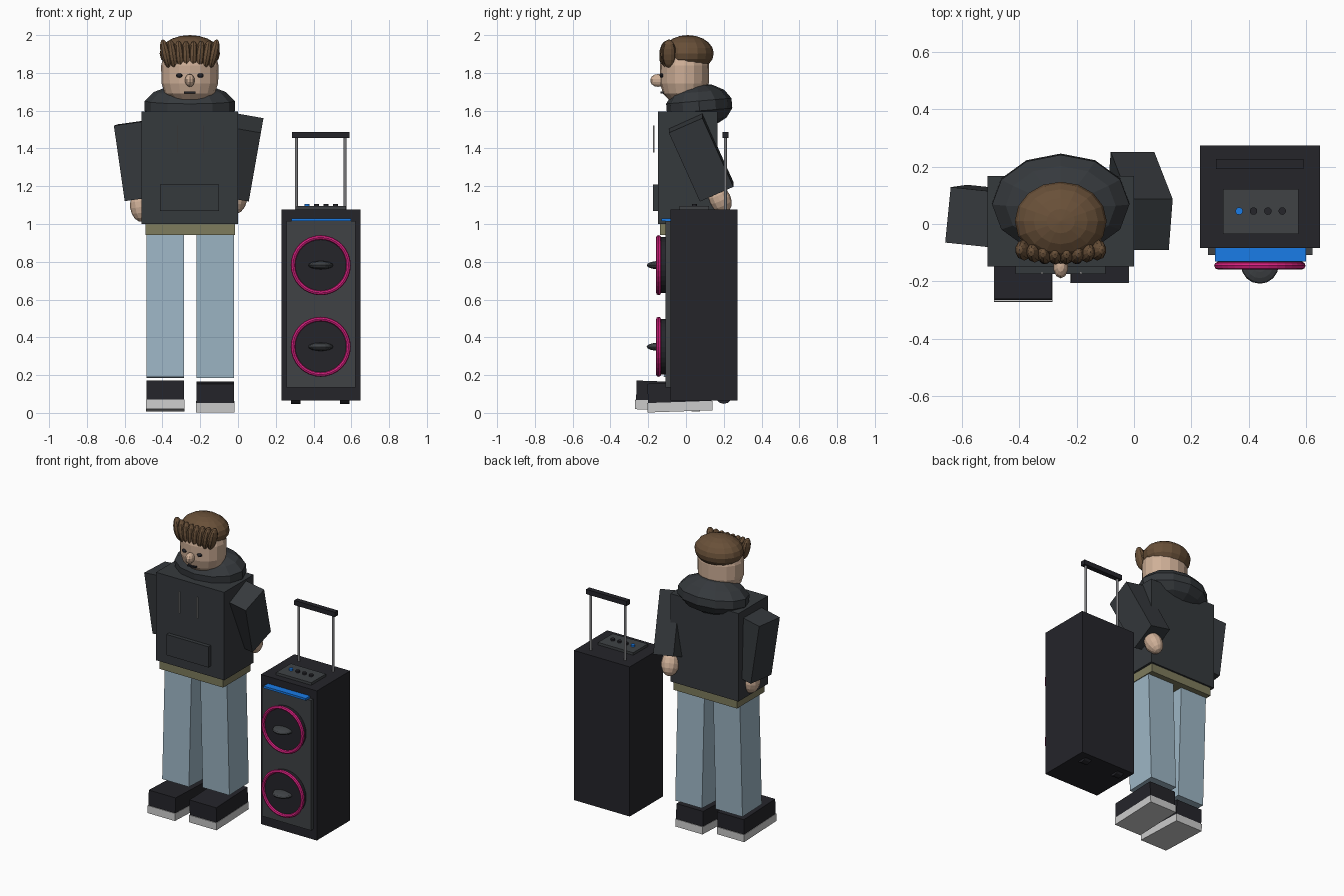
import bpy, bmesh, math
from mathutils import Matrix, Vector, Euler

if "Cube" in bpy.data.objects:
    bpy.data.objects.remove(bpy.data.objects["Cube"])

def mat(name, rgb):
    m = bpy.data.materials.new(name)
    m.diffuse_color = (*rgb, 1)
    m.use_nodes = True
    m.node_tree.nodes["Principled BSDF"].inputs["Base Color"].default_value = m.diffuse_color
    return m

JACKET = mat("jacket_cloth", (0.036, 0.041, 0.046))
DENIM = mat("denim", (0.34, 0.47, 0.56))
SKIN = mat("skin", (0.62, 0.43, 0.31))
HAIR = mat("hair_brown", (0.14, 0.08, 0.04))
KHAKI = mat("khaki", (0.21, 0.2, 0.11))
BLACK = mat("black", (0.018, 0.018, 0.023))
DARK = mat("dark_grey", (0.05, 0.055, 0.06))
STEEL = mat("steel", (0.2, 0.2, 0.21))
WHITE = mat("off_white", (0.75, 0.75, 0.72))
PINK = mat("pink", (0.7, 0.015, 0.22))
BLUE = mat("blue", (0.01, 0.2, 0.8))

def finish(name, bm, material, matrix=None):
    if matrix:
        bm.transform(matrix)
    bmesh.ops.recalc_face_normals(bm, faces=bm.faces)
    me = bpy.data.meshes.new(name)
    bm.to_mesh(me)
    bm.free()
    me.materials.append(material)
    ob = bpy.data.objects.new(name, me)
    bpy.context.collection.objects.link(ob)
    return ob

def place(loc, rot=(0, 0, 0), scale=(1, 1, 1)):
    e = Euler([math.radians(a) for a in rot])
    return Matrix.LocRotScale(Vector(loc), e.to_quaternion(), Vector(scale))

def box(name, x, y, z, material, matrix=None):
    """Box from (min, max) ranges."""
    bm = bmesh.new()
    bmesh.ops.create_cube(bm, size=1)
    r = (x, y, z)
    bm.transform(place([(a + b) / 2 for a, b in r], scale=[b - a for a, b in r]))
    return finish(name, bm, material, matrix)

def ball(name, loc, radii, material, rot=(0, 0, 0), seg=12, rings=8):
    bm = bmesh.new()
    bmesh.ops.create_uvsphere(bm, u_segments=seg, v_segments=rings, radius=1)
    return finish(name, bm, material, place(loc, rot, radii))

def rod(name, loc, r, depth, material, rot=(0, 0, 0), seg=12):
    bm = bmesh.new()
    bmesh.ops.create_cone(bm, cap_ends=True, segments=seg, radius1=r, radius2=r, depth=depth)
    return finish(name, bm, material, place(loc, rot))

def lathe(name, profile, loc, material, scale=(1, 1, 1), rot=(0, 0, 0), seg=12, closed=False):
    bm = bmesh.new()
    vs = [bm.verts.new((r, 0, z)) for r, z in profile]
    pairs = list(zip(vs, vs[1:])) + ([(vs[-1], vs[0])] if closed else [])
    edges = [bm.edges.new(p) for p in pairs]
    bmesh.ops.spin(bm, geom=vs + edges, axis=(0, 0, 1), cent=(0, 0, 0),
                   angle=math.tau, steps=seg)
    bmesh.ops.remove_doubles(bm, verts=bm.verts, dist=1e-4)
    return finish(name, bm, material, place(loc, rot, scale))

CX = -0.255  # figure's centre line

# Torso, hem and hoodie details
box("torso", (-0.51, 0.0), (-0.148, 0.167), (1.0, 1.595), JACKET)
box("shirt_hem", (-0.49, -0.015), (-0.138, 0.155), (0.943, 1.0), KHAKI)
box("front_pocket", (-0.413, -0.1), (-0.174, -0.14), (1.07, 1.21), JACKET)
ball("hood", (CX, 0.07, 1.625), (0.245, 0.178, 0.118), JACKET, rot=(5, 0, 0), rings=7)
for side, x in (("left", -0.32), ("right", -0.185)):
    rod(f"drawstring_{side}", (x, -0.17, 1.45), 0.004, 0.145, WHITE, seg=6)

# Arms and hands, each in its own pose
for side, loc, rot, hand, hrot in (
        ("left", (-0.543, 0.028, 1.335), (2, -8, -6), (-0.515, 0.035, 1.09), (0, -8, 0)),
        ("right", (0.02, 0.08, 1.353), (24, 10, 0), (-0.008, 0.18, 1.13), (24, 10, 0))):
    box(f"sleeve_{side}", (-0.077, 0.077), (-0.097, 0.097), (-0.202, 0.202), JACKET, place(loc, rot))
    ball(f"hand_{side}", hand, (0.056, 0.058, 0.08), SKIN, hrot)

# Legs and shoes, swung slightly from the hip
for side, x, swing in (("left", (-0.485, -0.285), -2.1), ("right", (-0.22, -0.02), 2.0)):
    hip = Vector((0, 0.01, 0.95))
    swing_m = Matrix.Translation(hip) @ Matrix.Rotation(math.radians(swing), 4, 'X') @ Matrix.Translation(-hip)
    box(f"trouser_leg_{side}", x, (-0.09, 0.117), (0.187, 0.96), DENIM, swing_m)
    box(f"shoe_upper_{side}", x, (-0.232, 0.104), (0.06, 0.162), BLACK, swing_m)
    box(f"shoe_sole_{side}", (x[0] - 0.002, x[1] + 0.002), (-0.237, 0.108), (0.01, 0.06), WHITE, swing_m)

# Head and face
lathe("head", [(0, 1.643), (0.095, 1.658), (0.132, 1.69), (0.15, 1.745),
               (0.152, 1.84), (0.13, 1.92), (0, 1.97)],
      (CX, -0.008, 0), SKIN, scale=(1, 0.86, 1), rot=(0, 0, 0), seg=16)
ball("nose", (CX, -0.148, 1.76), (0.027, 0.042, 0.034), SKIN, seg=10, rings=7)
for side, s in (("left", -1), ("right", 1)):
    ball(f"eye_{side}", (CX + s * 0.056, -0.127, 1.786), (0.018, 0.013, 0.012), BLACK, seg=10, rings=6)
box("mouth", (CX - 0.03, CX + 0.03), (-0.136, -0.11), (1.692, 1.701), BLACK)

# Hair: rounded cap and a fan of fringe strands
ball("hair_cap", (CX, 0.01, 1.903), (0.16, 0.137, 0.097), HAIR, seg=16, rings=10)
for i in range(8):
    t = (i - 3.5) / 3.5
    ball(f"fringe_strand_{i + 1}", (CX + t * 0.127, -0.105 + 0.015 * t * t, 1.892 + 0.01 * t * t),
         (0.027, 0.037, 0.077), HAIR, rot=(0, 13 * t, 0), seg=10, rings=8)

# Speaker cabinet
SX = 0.438
box("speaker_cabinet", (0.23, 0.648), (-0.083, 0.273), (0.065, 1.077), BLACK)
box("speaker_grille", (0.257, 0.622), (-0.108, -0.08), (0.135, 1.015), DARK)
box("light_bar", (0.282, 0.598), (-0.13, -0.08), (1.016, 1.03), BLUE)
for side, x in (("left", 0.305), ("right", 0.566)):
    rod(f"wheel_{side}", (x, 0.2, 0.093), 0.045, 0.05, BLACK, rot=(0, 90, 0))

# Woofers: disc, coloured ring and domed centre
for level, z in (("upper", 0.782), ("lower", 0.35)):
    rod(f"woofer_disc_{level}", (SX, -0.122, z), 0.148, 0.04, BLACK, rot=(90, 0, 0), seg=32)
    ring = [(0.147 + 0.012 * math.cos(a), 0.013 * math.sin(a))
            for a in (math.tau * k / 8 for k in range(8))]
    lathe(f"woofer_ring_{level}", ring, (SX, -0.145, z), PINK, rot=(90, 0, 0), seg=32, closed=True)
    ball(f"woofer_dome_{level}", (SX, -0.142, z), (0.066, 0.066, 0.022), DARK, seg=16)

# Top control panel with knobs
box("control_panel", (0.31, 0.573), (-0.035, 0.122), (1.07, 1.094), DARK)
for i in range(4):
    rod(f"knob_{i + 1}", (0.366 + i * 0.05, 0.045, 1.098), 0.013, 0.016, BLUE if i == 0 else BLACK)

# Telescopic pull handle
for side, x in (("left", 0.309), ("right", 0.567)):
    rod(f"handle_pole_{side}", (x, 0.208, 1.265), 0.008, 0.4, STEEL)
box("handle_grip", (0.286, 0.59), (0.192, 0.226), (1.456, 1.488), BLACK)
